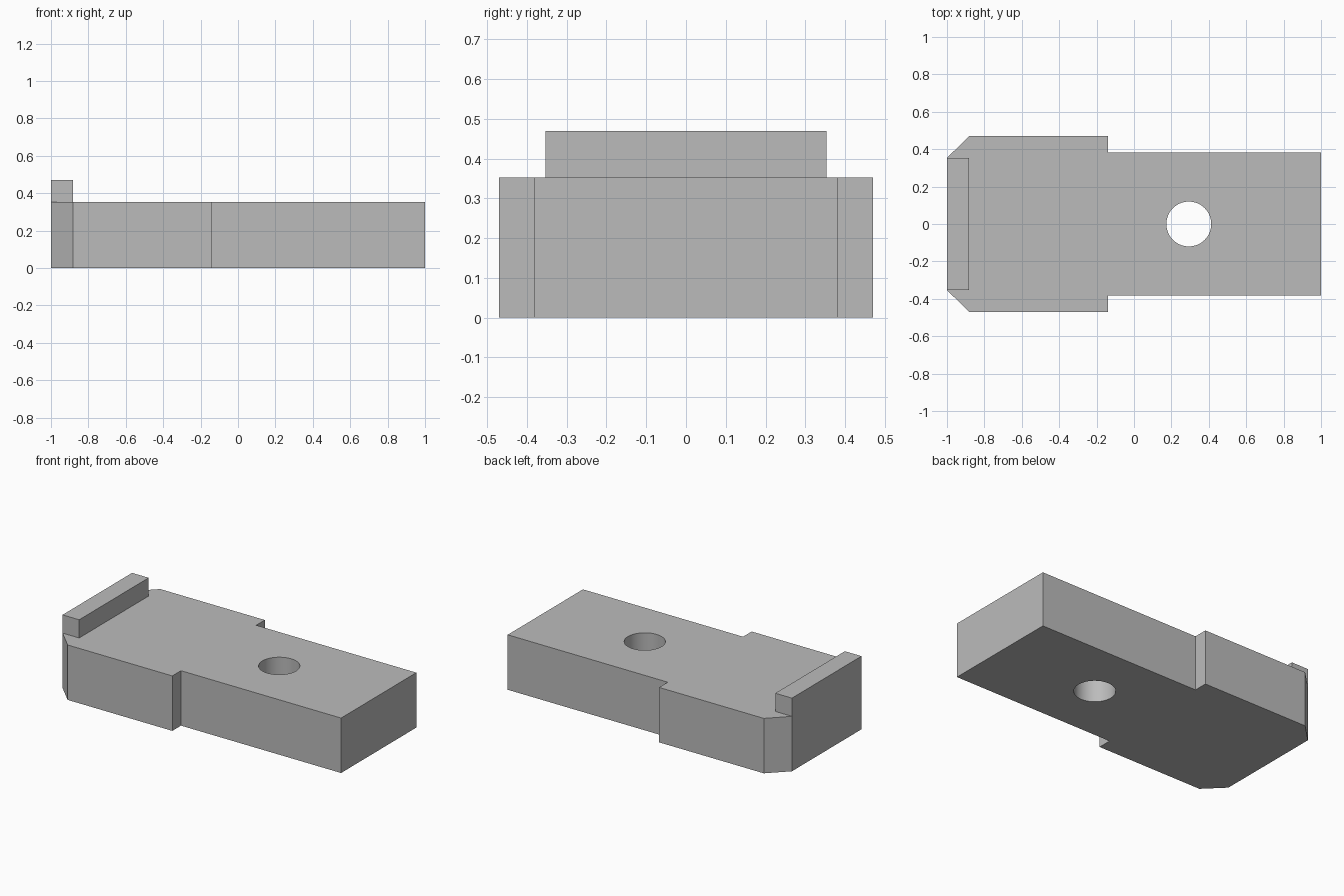
import bpy
import bmesh

# Remove the default cube
cube = bpy.data.objects.get("Cube")
if cube:
    bpy.data.objects.remove(cube, do_unlink=True)

# Single grey material
grey = bpy.data.materials.new("plain grey")
grey.use_nodes = True
colour = (0.5, 0.5, 0.5, 1)
grey.diffuse_color = colour
grey.node_tree.nodes["Principled BSDF"].inputs["Base Color"].default_value = colour


def prism(name, outline, bottom, top):
    """Extrude a counter-clockwise xy outline between two heights."""
    bm = bmesh.new()
    face = bm.faces.new([bm.verts.new((x, y, bottom)) for x, y in outline])
    result = bmesh.ops.extrude_face_region(bm, geom=[face])
    verts = [v for v in result["geom"] if isinstance(v, bmesh.types.BMVert)]
    bmesh.ops.translate(bm, verts=verts, vec=(0, 0, top - bottom))
    bmesh.ops.recalc_face_normals(bm, faces=bm.faces)
    mesh = bpy.data.meshes.new(name)
    bm.to_mesh(mesh)
    bm.free()
    mesh.materials.append(grey)
    obj = bpy.data.objects.new(name, mesh)
    bpy.context.collection.objects.link(obj)
    return obj


HEIGHT = 0.353

# Stepped block with two chamfered corners, mirrored across y
half = [(-1, -0.353), (-0.882, -0.47), (-0.138, -0.47), (-0.138, -0.382), (1, -0.382)]
body = prism("block_body", half + [(x, -y) for x, y in reversed(half)], 0, HEIGHT)

# Round through hole
bpy.ops.mesh.primitive_cylinder_add(vertices=64, radius=0.12, depth=1, location=(0.293, 0, HEIGHT / 2))
cutter = bpy.context.object
cutter.name = "hole_cutter"
cutter.hide_render = True
cutter.data.materials.append(grey)
cut = body.modifiers.new("through_hole", "BOOLEAN")
cut.object = cutter
cut.solver = "EXACT"
bpy.ops.object.select_all(action="DESELECT")
bpy.context.view_layer.objects.active = body
body.select_set(True)
bpy.ops.object.modifier_apply(modifier=cut.name)
bpy.data.objects.remove(cutter, do_unlink=True)
bpy.ops.object.shade_smooth_by_angle()

# Raised lip along the chamfered end
lip = [(-1, -0.353), (-0.882, -0.353), (-0.882, 0.353), (-1, 0.353)]
prism("end_lip", lip, HEIGHT, 0.47)
